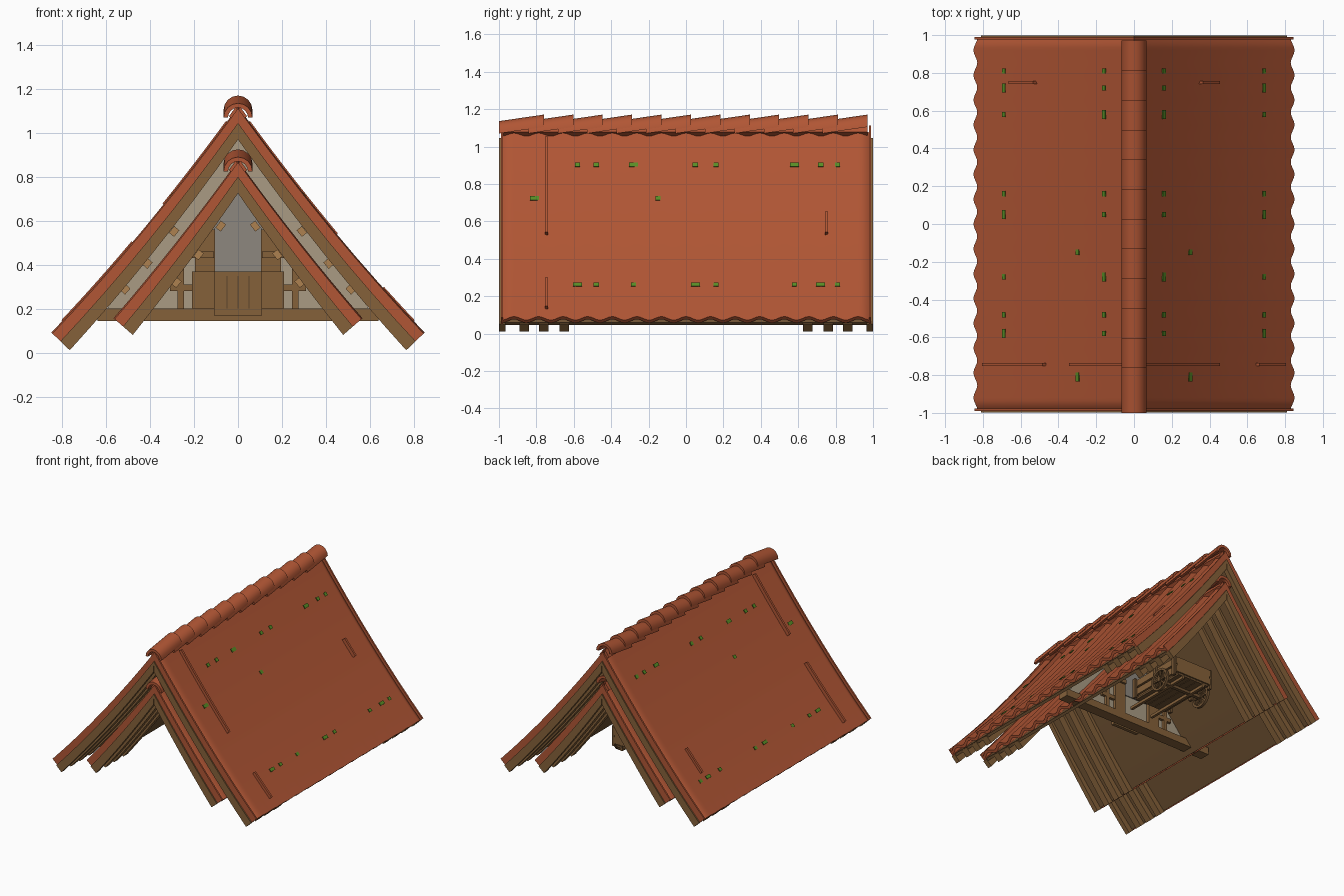
import bpy, bmesh, math
from mathutils import Vector, Matrix

if "Cube" in bpy.data.objects:
    bpy.data.objects.remove(bpy.data.objects["Cube"])

def mat(name, r, g, b):
    m = bpy.data.materials.new(name)
    m.diffuse_color = (r, g, b, 1)
    m.use_nodes = True
    m.node_tree.nodes["Principled BSDF"].inputs["Base Color"].default_value = m.diffuse_color
    return m

RED = mat("terracotta", .44, .093, .035)
WOOD = mat("timber", .235, .12, .042)
LIGHT = mat("light wood", .42, .22, .08)
DARK = mat("dark wood", .16, .084, .032)
PLASTER = mat("plaster", .40, .33, .23)
STONE = mat("grey infill", .27, .245, .21)
MOSS = mat("moss", .1, .27, .02)

# Mesh object; smooth shading with edges over 35 degrees kept sharp
def add(name, verts, faces, m):
    me = bpy.data.meshes.new(name)
    me.from_pydata([tuple(v) for v in verts], [], faces)
    bm = bmesh.new()
    bm.from_mesh(me)
    bmesh.ops.recalc_face_normals(bm, faces=bm.faces)
    for f in bm.faces:
        f.smooth = True
    for e in bm.edges:
        e.smooth = len(e.link_faces) == 2 and e.calc_face_angle() < math.radians(35)
    bm.to_mesh(me)
    bm.free()
    me.materials.append(m)
    ob = bpy.data.objects.new(name, me)
    bpy.context.collection.objects.link(ob)
    return ob

def box(name, x0, x1, y0, y1, z0, z1, m, tilt=0):
    c = Vector(((x0 + x1) / 2, (y0 + y1) / 2, (z0 + z1) / 2))
    rot = Matrix.Rotation(tilt, 3, 'Y')
    v = [c + rot @ (Vector((x, y, z)) - c) for x in (x0, x1) for y in (y0, y1) for z in (z0, z1)]
    return add(name, v, [(0, 1, 3, 2), (4, 6, 7, 5), (0, 4, 5, 1), (2, 3, 7, 6), (0, 2, 6, 4), (1, 5, 7, 3)], m)

# Flat plate: outline in x and z, pushed along y
def plate(name, pts, y0, y1, m):
    n = len(pts)
    add(name, [(x, y, z) for y in (y0, y1) for x, z in pts],
        [tuple(range(n)), tuple(range(n, 2 * n))] + [(i, (i + 1) % n, (i + 1) % n + n, i + n) for i in range(n)], m)

# Roof slope curve: point and normal at x, sunk inward by d
def slope(x, d, dz=0):
    n = Vector((1.38 - .4 * x, 1)).normalized()
    return Vector((x, 1.12 - 1.38 * x + .2 * x * x + dz)) - n * d, n

# Strip lying on the slope between depths d0 and d1; taper thins it toward the ridge
def strip(name, side, xa, xb, d0, d1, y0, y1, m, dz=0, n=8, taper=0):
    verts, faces = [], []
    for i in range(n + 1):
        for d in (d0, d1):
            d *= 1 - taper * (1 - i / n)
            start = max(xa, d * .81)
            p, _ = slope(start + (xb - start) * i / n, d, dz)
            verts += [(side * p.x, y0, p.y), (side * p.x, y1, p.y)]
    for i in range(n):
        a, b = 4 * i, 4 * i + 4
        faces += [(a, a + 1, b + 1, b), (a + 2, b + 2, b + 3, a + 3),
                  (a, b, b + 2, a + 2), (a + 1, a + 3, b + 3, b + 1)]
    e = 4 * n
    faces += [(0, 2, 3, 1), (e, e + 1, e + 3, e + 2)]
    return add(name, verts, faces, m)

# Corrugated tile sheet, with normals that follow the plain slope
def tiles(name, side, xend, dz):
    nx, ny, waves, ye = 8, 120, 15, .985
    verts, norms, faces = [], [], []
    def grid(fn, na, nb):
        base = len(verts)
        for a in range(na + 1):
            for b in range(nb + 1):
                v, nn = fn(a, b)
                verts.append((side * v[0], v[1], v[2]))
                norms.append((side * nn[0], nn[1], nn[2]))
        for a in range(na):
            for b in range(nb):
                q = base + a * (nb + 1) + b
                faces.append((q, q + 1, q + nb + 2, q + nb + 1))
    def surf(i, j, under):
        y = -ye + 2 * ye * j / ny
        d = .014 * (1 + math.cos(2 * math.pi * waves * j / ny)) + .022 * under
        start = d * .81
        p, n = slope(start + (xend - start) * i / nx, d, dz)
        roll = max(0, (abs(y) - .93) / .055) * .7 * (1 if y > 0 else -1)
        nn = Vector((n.x, 0 if under else roll, n.y)).normalized() * (-1 if under else 1)
        return (p.x, y, p.y), nn, n
    def eave(a, j):
        v, _, n = surf(nx, j, a)
        return v, (n.y, 0, -n.x)
    grid(lambda i, j: surf(i, j, 0)[:2], nx, ny)
    grid(lambda i, j: surf(i, j, 1)[:2], nx, ny)
    grid(eave, 1, ny)
    me = bpy.data.meshes.new(name)
    me.from_pydata(verts, [], faces)
    me.materials.append(RED)
    # turn any face to agree with its intended normal
    bm = bmesh.new()
    bm.from_mesh(me)
    for f in bm.faces:
        f.normal_update()
        if f.normal.dot(sum((Vector(norms[v.index]) for v in f.verts), Vector())) < 0:
            f.normal_flip()
        f.smooth = True
    bm.to_mesh(me)
    bm.free()
    me.normals_split_custom_set_from_vertices(norms)
    bpy.context.collection.objects.link(bpy.data.objects.new(name, me))

# Ridge cap: tilted half tube
def cap(name, y0, dz):
    verts, faces, n = [], [], 8
    for y, zc in ((y0, 1.07 + dz), (y0 + .24, 1.105 + dz)):
        for r in (.066, .046):
            for k in range(n + 1):
                a = math.pi * k / n
                verts.append((r * math.cos(a), y, zc + r * math.sin(a)))
    w = n + 1
    for k in range(n):
        for a, b in ((0, 2), (1, 3), (0, 1), (2, 3)):
            faces.append((a * w + k, a * w + k + 1, b * w + k + 1, b * w + k))
    faces += [(0, w, 3 * w, 2 * w), (n, w + n, 3 * w + n, 2 * w + n)]
    add(name, verts, faces, RED)

# Two nested roofs: outer one, and a shorter-sloped one below it
for label, xend, dz, peg_x in (("outer", .85, 0, (.38, .50, .60)), ("inner", .567, -.245, (.17, .27, .37))):
    for side, sn in ((1, "right"), (-1, "left")):
        tag = f"{label}_{sn}"
        tiles(f"tiles_{tag}", side, xend, dz)
        strip(f"deck_{tag}", side, 0, xend - .005, .052, .072, -.97, .97, DARK, dz)
        strip(f"ridge_bed_{tag}", side, 0, .035, -.008, .03, -.975, .97, RED, dz, 2)
        for e in (-1, 1):
            strip(f"end_tile_{tag}_{e}", side, 0, xend, .006, .058, e * .984 - .006, e * .984 + .006, RED, dz, 8, .25)
            for k, (yc, w) in enumerate(((.982, .034), (.865, .05), (.76, .05), (.65, .05))):
                strip(f"rafter_{tag}_{e}_{k}", side, 0, xend, .057, .116,
                      e * yc - w / 2, e * yc + w / 2, WOOD, dz, 8, .24)
        for k, x in enumerate(peg_x):
            strip(f"peg_{tag}_{k}", side, x - .012, x + .012, .10, .13, -.075, -.035, LIGHT, dz, 1)
    for i in range(12):
        cap(f"ridge_cap_{label}_{i}", -1 + .1573 * i, dz)

# Lifted tile edges
for i, (s, xa, xb, y) in enumerate(((1, .05, .45, -.745), (1, .66, .80, -.745), (-1, .05, .34, -.745),
                                    (-1, .48, .80, -.745), (1, .36, .45, .75), (-1, .53, .66, .75))):
    strip(f"lifted_tile_{i}", s, xa, xb, -.006, .02, y - .008, y + .008, RED)

# Moss tufts
rows = [(x, y) for x in (.16, .69) for y in (-.58, -.48, -.28, .05, .16, .58, .72, .81)] + [(.3, -.15), (.3, -.81)]
for s in (1, -1):
    for i, (x, y) in enumerate(rows):
        w = .024 if i % 3 == 2 else .014
        strip(f"moss_{s}_{i}", s, x - .008, x + .008, -.0015, .004, y - w, y + w, MOSS, 0, 1)

# Middle truss and its plaster wall
box("tie_beam", -.64, .64, -.04, .04, .145, .20, WOOD)
wall = [(-.6, .19), (.6, .19)] + [tuple(slope(x, .08)[0]) for x in (.6, .35, .07)]
wall += [(-x, z) for x, z in wall[:1:-1]]
plate("plaster_wall", wall, -.01, .01, PLASTER)
infill = [(-.11, .36), (.11, .36), (.11, .58), (.03, .74), (-.03, .74), (-.11, .58)]
for e in (-1, 1):
    plate(f"grey_infill_{e}", infill, e * .009, e * .017, STONE)
for s in (1, -1):
    box(f"post_{s}", s * .15 - .045, s * .15 + .045, -.035, .035, .2, .56, WOOD)
    box(f"bracket_{s}", s * .16 - .05, s * .16 + .05, -.05, .05, .43, .46, WOOD)
    box(f"side_rail_{s}", s * .25 - .06, s * .25 + .06, -.03, .03, .28, .31, WOOD)
    box(f"side_stud_{s}", s * .26 - .015, s * .26 + .015, -.03, .03, .2, .38, WOOD)

# Cart in the back half
for i in range(5):
    x = -.108 + .054 * i
    box(f"cart_plank_{i}", x - .025, x + .025, .18, .64, .235, .25, DARK)
for s in (1, -1):
    for k, z in enumerate((.255, .32)):
        box(f"cart_side_{s}_{k}", s * .145 - .008, s * .145 + .008, .18, .64, z, z + .05, WOOD)
    for k, y in enumerate((.2, .42, .62)):
        box(f"cart_stake_{s}_{k}", s * .16 - .01, s * .16 + .01, y - .013, y + .013, .23, .38, DARK)
    box(f"cart_shaft_{s}", s * .09 - .01, s * .09 + .01, .08, .64, .215, .235, WOOD)
for k, y in enumerate((.18, .635)):
    box(f"cart_end_{k}", -.145, .145, y - .008, y + .008, .255, .37, WOOD)
box("cart_axle", -.185, .185, .485, .51, .215, .24, DARK)
box("front_bench", -.21, .21, -.085, -.045, .2, .37, WOOD)
box("front_board", -.11, .11, -.11, -.085, .17, .37, WOOD)
for i, x in enumerate((-.05, 0, .05)):
    box(f"board_slot_{i}", x - .004, x + .004, -.113, -.108, .2, .35, DARK)

# Spoked wheels
for s in (1, -1):
    c = Vector((s * .183, .5, .235))
    verts, faces, n = [], [], 16
    for k in range(n):
        a = 2 * math.pi * k / n
        for r, w in ((.085, .01), (.085, -.01), (.067, -.01), (.067, .01)):
            verts.append(c + Vector((w, r * math.cos(a), r * math.sin(a))))
        for j in range(4):
            q = (k + 1) % n * 4
            faces.append((4 * k + j, 4 * k + (j + 1) % 4, q + (j + 1) % 4, q + j))
    add(f"wheel_rim_{s}", verts, faces, DARK)
    box(f"wheel_hub_{s}", c.x - .015, c.x + .015, c.y - .018, c.y + .018, c.z - .018, c.z + .018, DARK)
    for k in range(4):
        ob = box(f"wheel_spoke_{s}_{k}", -.006, .006, -.07, .07, -.006, .006, DARK)
        ob.location = c
        ob.rotation_euler.x = k * math.pi / 4
